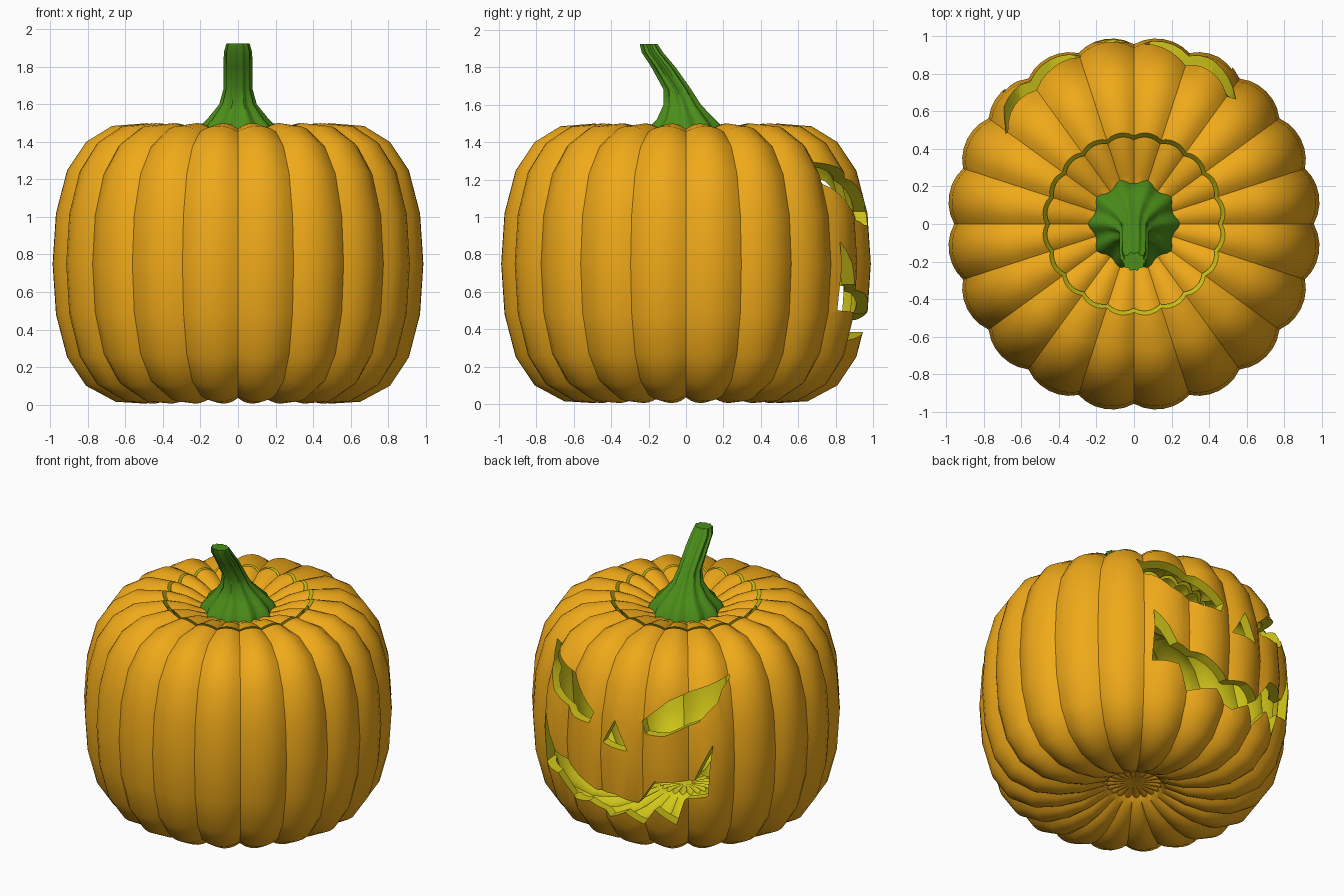
import bpy, bmesh
from math import sin, cos, pi, radians

if "Cube" in bpy.data.objects:
    bpy.data.objects.remove(bpy.data.objects["Cube"])

RIBS, SEG, MID = 20, 120, 0.75


def material(name, color):
    m = bpy.data.materials.new(name)
    m.diffuse_color = (*color, 1)
    m.use_nodes = True
    m.node_tree.nodes["Principled BSDF"].inputs["Base Color"].default_value = m.diffuse_color
    return m


skin = material("orange_skin", (0.87, 0.40, 0.01))
flesh = material("yellow_flesh", (0.64, 0.57, 0.01))
green = material("green_stem", (0.07, 0.27, 0.01))


def make_object(name, bm, mats):
    bmesh.ops.recalc_face_normals(bm, faces=bm.faces)
    me = bpy.data.meshes.new(name)
    bm.to_mesh(me)
    bm.free()
    for m in mats:
        me.materials.append(m)
    ob = bpy.data.objects.new(name, me)
    bpy.context.collection.objects.link(ob)
    return ob


def smooth(ob, angle):
    bpy.ops.object.select_all(action='DESELECT')
    ob.select_set(True)
    bpy.context.view_layer.objects.active = ob
    bpy.ops.object.shade_smooth_by_angle(angle=radians(angle))


def loft(bm, rings, mats):
    # bridge successive rings; a one-vertex ring is a pole
    for a, b, mat in zip(rings, rings[1:], mats):
        n = max(len(a), len(b))
        for i in range(n):
            j = (i + 1) % n
            if len(a) == 1:
                f = [a[0], b[i], b[j]]
            elif len(b) == 1:
                f = [a[i], b[0], a[j]]
            else:
                f = [a[i], b[i], b[j], a[j]]
            bm.faces.new(f).material_index = mat


def ribbed_lathe(name, profile, mats):
    # revolve a profile, pulling grooves toward the middle of the pumpkin
    bm = bmesh.new()
    rings = []
    for r, z in profile:
        if r == 0:
            rings.append([bm.verts.new((0, 0, z))])
            continue
        depth = 0.04 if r > 0.3 else 0.03
        ring = []
        for i in range(SEG):
            t = 2 * pi * i / SEG - pi / 2
            k = 1 - depth * (1 - abs(sin(RIBS / 2 * (t + pi / 2))) ** 0.8)
            kr = k if r > 0.3 else 1 - 4 * (1 - k)
            ring.append(bm.verts.new((r * kr * cos(t), r * kr * sin(t),
                                      MID + (z - MID) * k)))
        rings.append(ring)
    loft(bm, rings, mats)
    return make_object(name, bm, [skin, flesh])


# hollow pumpkin shell with an opening at the top
outer = [(0, 0.14), (0.18, 0.13), (0.22, 0.09), (0.35, 0.03), (0.5, 0.005),
         (0.66, 0.015), (0.82, 0.10), (0.92, 0.25), (0.98, 0.48), (0.998, 0.75),
         (0.98, 1.02), (0.92, 1.25), (0.82, 1.40), (0.68, 1.485), (0.49, 1.50)]
inner = [(r * 0.935, MID + (z - MID) * 0.935) for r, z in reversed(outer)]
shell = ribbed_lathe("pumpkin_shell", outer + inner,
                     [0] * (len(outer) - 1) + [1] * len(inner))

# lid with slanted flesh sides
lid = ribbed_lathe("pumpkin_lid",
                   [(0, 1.42), (0.2, 1.42), (0.27, 1.44), (0.35, 1.48),
                    (0.468, 1.50), (0.435, 1.44), (0.3, 1.40), (0, 1.37)],
                   [0, 0, 0, 0, 1, 1, 1])

# carved face: flat outlines pushed through the wall
eye = [(0.17, 1.03), (0.34, 1.19), (0.47, 1.25), (0.62, 1.31), (0.61, 1.175),
       (0.52, 1.05), (0.33, 0.957), (0.2, 0.952)]
nose = [(0, 1.02), (0.095, 0.825), (-0.095, 0.84)]
mouth = [(0.61, 0.895), (0.50, 0.64), (0.27, 0.63), (0.15, 0.45), (0, 0.50),
         (-0.14, 0.48), (-0.33, 0.59), (-0.50, 0.64), (-0.62, 0.87),
         (-0.62, 0.50), (-0.48, 0.49), (-0.38, 0.34), (-0.21, 0.385),
         (-0.06, 0.30), (0.06, 0.37), (0.16, 0.28), (0.26, 0.42),
         (0.38, 0.31), (0.44, 0.50), (0.58, 0.53)]
FACE = radians(97)
bm = bmesh.new()
for shape in (eye, [(-u, z) for u, z in eye], nose, mouth):
    caps = []
    for d in (0.45, 1.3):
        caps.append([bm.verts.new((d * cos(FACE) - u * sin(FACE),
                                   d * sin(FACE) + u * cos(FACE), z))
                     for u, z in shape])
        bm.faces.new(caps[-1])
    loft(bm, caps, [0])
for f in bm.faces:
    f.material_index = 1
cutter = make_object("face_cutter", bm, [skin, flesh])
cutter.hide_render = True

mod = shell.modifiers.new("carve", 'BOOLEAN')
mod.operation = 'DIFFERENCE'
mod.solver = 'EXACT'
mod.object = cutter
bpy.context.view_layer.objects.active = shell
bpy.ops.object.modifier_apply(modifier=mod.name)
bpy.data.objects.remove(cutter)

# ridged stem: flared base, leaning forward to a blunt tip
bm = bmesh.new()
rings = []
for y, z, rx, ry in [(0, 1.41, 0.25, 0.25), (0, 1.46, 0.23, 0.23),
                     (0, 1.52, 0.165, 0.165), (-0.02, 1.60, 0.1, 0.105),
                     (-0.045, 1.68, 0.078, 0.078), (-0.12, 1.80, 0.078, 0.068),
                     (-0.18, 1.88, 0.075, 0.06), (-0.20, 1.925, 0.062, 0.05)]:
    ring = []
    for i in range(60):
        t = 2 * pi * i / 60
        k = 1 - 0.14 * (0.5 - 0.5 * cos(10 * t))
        ring.append(bm.verts.new((rx * k * cos(t), y + ry * k * sin(t), z)))
    rings.append(ring)
loft(bm, rings, [0] * 7)
bm.faces.new(rings[0])
bm.faces.new(rings[-1])
stem = make_object("stem", bm, [green])

for ob in (shell, lid, stem):
    smooth(ob, 38)
